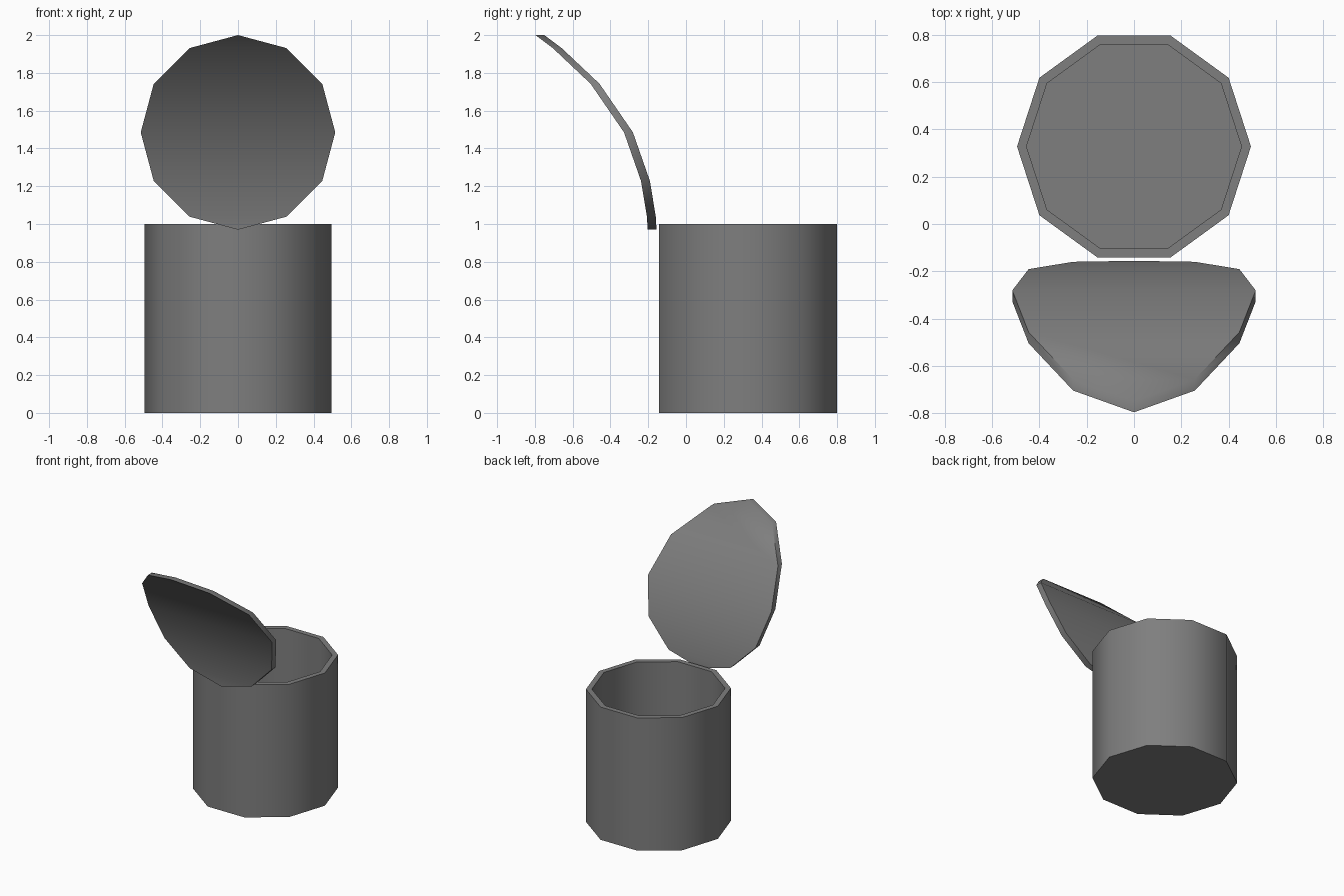
import bpy, bmesh
from math import radians, cos, sin, pi

cube = bpy.data.objects.get("Cube")
if cube:
    bpy.data.objects.remove(cube)

grey = bpy.data.materials.new("mid grey")
grey.use_nodes = True
colour = (0.21, 0.21, 0.21, 1)
grey.diffuse_color = colour
grey.node_tree.nodes["Principled BSDF"].inputs["Base Color"].default_value = colour


def finish(name, bm):
    bmesh.ops.recalc_face_normals(bm, faces=bm.faces)
    mesh = bpy.data.meshes.new(name)
    bm.to_mesh(mesh)
    bm.free()
    mesh.materials.append(grey)
    obj = bpy.data.objects.new(name, mesh)
    bpy.context.collection.objects.link(obj)
    bpy.ops.object.select_all(action='DESELECT')
    obj.select_set(True)
    bpy.context.view_layer.objects.active = obj
    bpy.ops.object.shade_smooth_by_angle(angle=radians(40))


# Ten-sided open container: outer wall, rim, inner wall and floor
SIDES, CENTRE_Y = 10, 0.328
bm = bmesh.new()
rings = []
for radius, z in ((0.495, 0), (0.495, 1), (0.455, 1), (0.455, 0.04)):
    rings.append([bm.verts.new((radius * cos(2 * pi * i / SIDES),
                                CENTRE_Y + radius * sin(2 * pi * i / SIDES), z))
                  for i in range(SIDES)])
for low, high in zip(rings, rings[1:]):
    for i in range(SIDES):
        j = (i + 1) % SIDES
        bm.faces.new((low[i], low[j], high[j], high[i]))
bm.faces.new(rings[0])
bm.faces.new(rings[-1])
finish("container", bm)

# Twelve-sided lid, bent backwards in horizontal strips, from bottom to top
LID_R, LID_Z, THICK = 0.515, 1.485, 0.047
bend = (-0.203, -0.207, -0.238, -0.328, -0.505, -0.705, -0.797)
bm = bmesh.new()
rows = []
for i, y in enumerate(bend):
    a = pi * i / 6
    x, z = LID_R * sin(a), LID_Z - LID_R * cos(a)
    xs = (0,) if i in (0, 6) else (-x, x)
    rows.append([bm.verts.new((px, y, z)) for px in xs])
for low, high in zip(rows, rows[1:]):
    bm.faces.new(low + high[::-1])
back = bmesh.ops.extrude_face_region(bm, geom=bm.faces[:], use_keep_orig=True)
bmesh.ops.translate(bm, vec=(0, THICK, 0),
                    verts=[v for v in back["geom"] if isinstance(v, bmesh.types.BMVert)])
finish("lid", bm)
